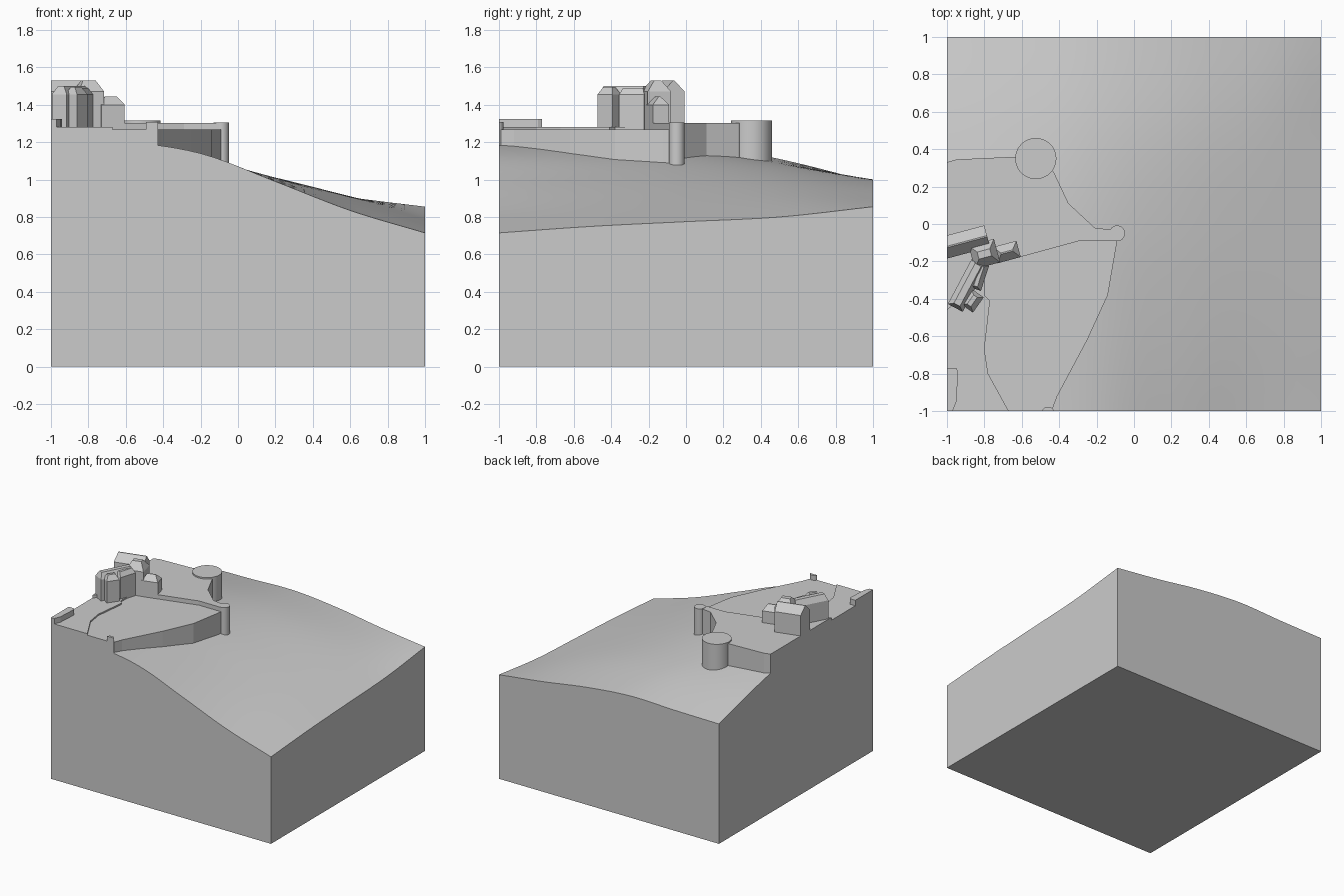
import bpy, bmesh, math
from mathutils import Matrix, Vector

if "Cube" in bpy.data.objects:
    bpy.data.objects.remove(bpy.data.objects["Cube"])

stone = bpy.data.materials.new("plain_grey")
stone.use_nodes = True
GREY = (0.6, 0.6, 0.6, 1)
stone.diffuse_color = GREY
stone.node_tree.nodes["Principled BSDF"].inputs["Base Color"].default_value = GREY


def finish(bm, name, smooth=None):
    bmesh.ops.recalc_face_normals(bm, faces=bm.faces[:])
    mesh = bpy.data.meshes.new(name)
    bm.to_mesh(mesh)
    bm.free()
    mesh.materials.append(stone)
    obj = bpy.data.objects.new(name, mesh)
    bpy.context.collection.objects.link(obj)
    if smooth:
        bpy.ops.object.select_all(action="DESELECT")
        obj.select_set(True)
        bpy.context.view_layer.objects.active = obj
        bpy.ops.object.shade_smooth_by_angle(angle=math.radians(smooth))
    return obj


def clip(bm, co, no):
    """Cut away everything beyond a plane and close the cut."""
    bmesh.ops.bisect_plane(bm, geom=bm.verts[:] + bm.edges[:] + bm.faces[:],
                           plane_co=co, plane_no=no, clear_outer=True)
    edges = [e for e in bm.edges if e.is_boundary]
    if edges:
        bmesh.ops.holes_fill(bm, edges=edges)


def slab(name, outline, z0, z1, smooth=None):
    bm = bmesh.new()
    face = bm.faces.new([bm.verts.new((x, y, z0)) for x, y in outline])
    top = bmesh.ops.extrude_face_region(bm, geom=[face])["geom"]
    for v in top:
        if isinstance(v, bmesh.types.BMVert):
            v.co.z = z1
    clip(bm, (-1, 0, 0), (-1, 0, 0))
    clip(bm, (0, -1, 0), (0, -1, 0))
    return finish(bm, name, smooth)


def tower(name, x, y, r, z0, z1, sides=32):
    ring = [(x + r * math.cos(a), y + r * math.sin(a))
            for a in (math.tau * i / sides for i in range(sides))]
    return slab(name, ring, z0, z1, 30)


def building(name, x, y, length, width, angle, eave, ridge, top_l, top_w):
    """Walls plus a hipped or gabled roof, lofted through three rectangles."""
    bm = bmesh.new()
    rings = []
    for z, sl, sw in ((1.25, 1, 1), (eave, 1, 1), (ridge, top_l, top_w)):
        rings.append([bm.verts.new((length / 2 * sl * i, width / 2 * sw * j, z))
                      for i, j in ((-1, -1), (1, -1), (1, 1), (-1, 1))])
    for low, high in zip(rings, rings[1:]):
        for k in range(4):
            n = (k + 1) % 4
            bm.faces.new((low[k], low[n], high[n], high[k]))
    bm.faces.new(rings[0])
    bm.faces.new(rings[-1])
    bm.transform(Matrix.Translation(Vector((x, y, 0)))
                 @ Matrix.Rotation(math.radians(angle), 4, "Z"))
    clip(bm, (-1, 0, 0), (-1, 0, 0))
    return finish(bm, name)


# Hillside: heights on a coarse lattice, rows front to back
HEIGHTS = [
    (1.20, 1.20, 1.14, 0.99, 0.835, 0.715),
    (1.20, 1.19, 1.125, 1.00, 0.87, 0.75),
    (1.20, 1.17, 1.11, 1.01, 0.895, 0.775),
    (1.11, 1.095, 1.07, 1.005, 0.91, 0.80),
    (0.985, 0.99, 1.00, 0.965, 0.905, 0.855),
]


def spline(values, t):
    """Smooth interpolation through evenly spaced values, t from 0 to 1."""
    p = [2 * values[0] - values[1], *values, 2 * values[-1] - values[-2]]
    s = t * (len(values) - 1)
    i = min(int(s), len(values) - 2)
    f = s - i
    a, b, c, d = p[i:i + 4]
    return b + f * (c - a + f * (2 * a - 5 * b + 4 * c - d
                                 + f * (3 * (b - c) + d - a))) / 2


bm = bmesh.new()
bmesh.ops.create_grid(bm, x_segments=30, y_segments=30, size=1)
for v in bm.verts:
    v.co.z = spline([spline(row, (v.co.x + 1) / 2) for row in HEIGHTS],
                    (v.co.y + 1) / 2)
rim = [e for e in bm.edges if e.is_boundary]
skirt = bmesh.ops.extrude_edge_only(bm, edges=rim)["geom"]
for v in skirt:
    if isinstance(v, bmesh.types.BMVert):
        v.co.z = 0
bmesh.ops.holes_fill(bm, edges=[e for e in bm.edges if e.is_boundary])
finish(bm, "hillside", 30)

# Walled terraces
slab("lower_terrace",
     [(-1, 0), (-0.09, -0.07), (-0.095, -0.12), (-0.14, -0.38), (-0.25, -0.62),
      (-0.41, -0.92), (-0.44, -1), (-1, -1)], 1.04, 1.268)
slab("upper_terrace",
     [(-1, 0), (-0.8, -0.1), (-0.8, -0.38), (-0.77, -0.41), (-0.8, -0.67),
      (-0.78, -0.8), (-0.67, -1), (-1, -1)], 1.04, 1.28)
slab("north_terrace",
     [(-1, 0.33), (-0.95, 0.345), (-0.62, 0.36), (-0.5, 0.35), (-0.43, 0.28),
      (-0.35, 0.11), (-0.21, -0.02), (-0.13, -0.03), (-0.08, -0.05),
      (-0.09, -0.09), (-0.29, -0.09), (-0.62, -0.18), (-0.8, -0.21),
      (-0.87, -0.35), (-1, -0.46)], 1.04, 1.303)
slab("corner_wall",
     [(-1.02, -0.77), (-0.95, -0.77), (-0.94, -0.79), (-0.95, -0.95),
      (-0.97, -1), (-1.02, -1)], 1.2, 1.325)

# Wall towers
tower("round_tower", -0.525, 0.35, 0.11, 1.02, 1.315, 40)
tower("corner_turret", -0.09, -0.05, 0.042, 1.04, 1.305, 24)
tower("front_turret", -0.46, -1.01, 0.033, 1.1, 1.308, 24)

# Castle buildings
building("keep", -0.93, -0.104, 0.3, 0.12, 15, 1.47, 1.53, 1, 0.06)
building("stair_block", -0.80, -0.16, 0.14, 0.13, 15, 1.47, 1.53, 0.5, 0.3)
building("gatehouse", -0.68, -0.15, 0.13, 0.09, 15, 1.40, 1.445, 0.5, 0.08)
building("great_hall", -0.89, -0.325, 0.28, 0.09, 62, 1.455, 1.50, 0.86, 0.4)
building("hall_bay", -0.865, -0.41, 0.10, 0.08, 55, 1.455, 1.495, 0.6, 0.3)
building("hall_annex", -0.83, -0.28, 0.14, 0.07, 72, 1.455, 1.49, 0.8, 0.3)
